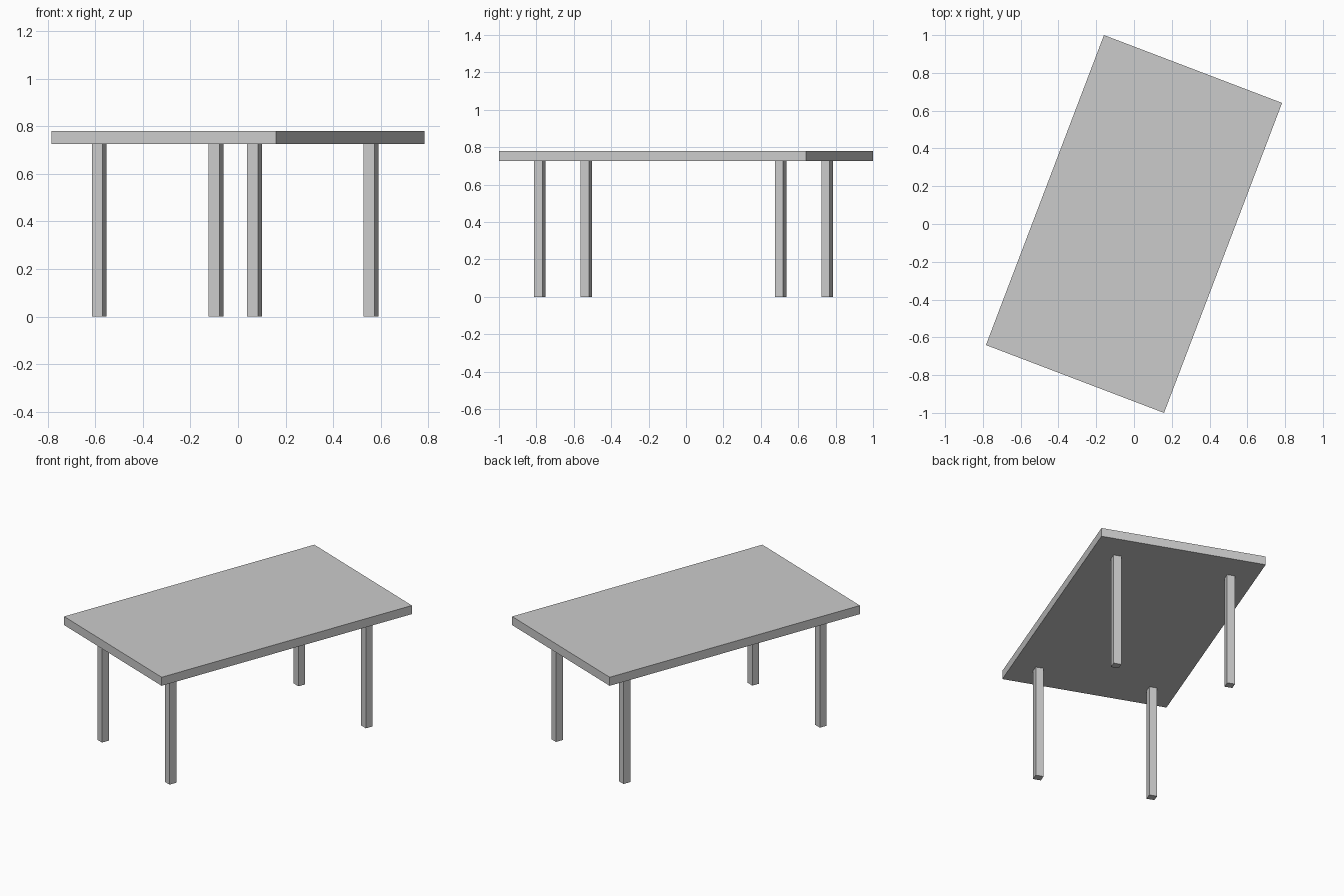
import bpy
from mathutils import Matrix, Vector
from math import radians

if "Cube" in bpy.data.objects:
    bpy.data.objects.remove(bpy.data.objects["Cube"])

TURN = Matrix.Rotation(radians(-20.85), 4, 'Z')
TOP_Z, UNDER_Z = 0.78, 0.725


def box(name, centre, size):
    """Box in the table's own axes, turned with the whole table."""
    bpy.ops.mesh.primitive_cube_add(size=1)
    ob = bpy.context.object
    ob.name = name
    ob.data.transform(Matrix.Diagonal((*size, 1)))
    ob.matrix_world = TURN @ Matrix.Translation(Vector(centre))
    return ob


# Table top
box("table_top", (0, 0, (TOP_Z + UNDER_Z) / 2), (1.009, 1.756, TOP_Z - UNDER_Z))

# Four square legs, set slightly off centre under the top
for sx, side in ((-1, "left"), (1, "right")):
    for sy, end in ((-1, "front"), (1, "back")):
        box(f"{end}_{side}_leg",
            (-0.006 + sx * 0.349, -0.017 + sy * 0.689, UNDER_Z / 2),
            (0.048, 0.048, UNDER_Z))
